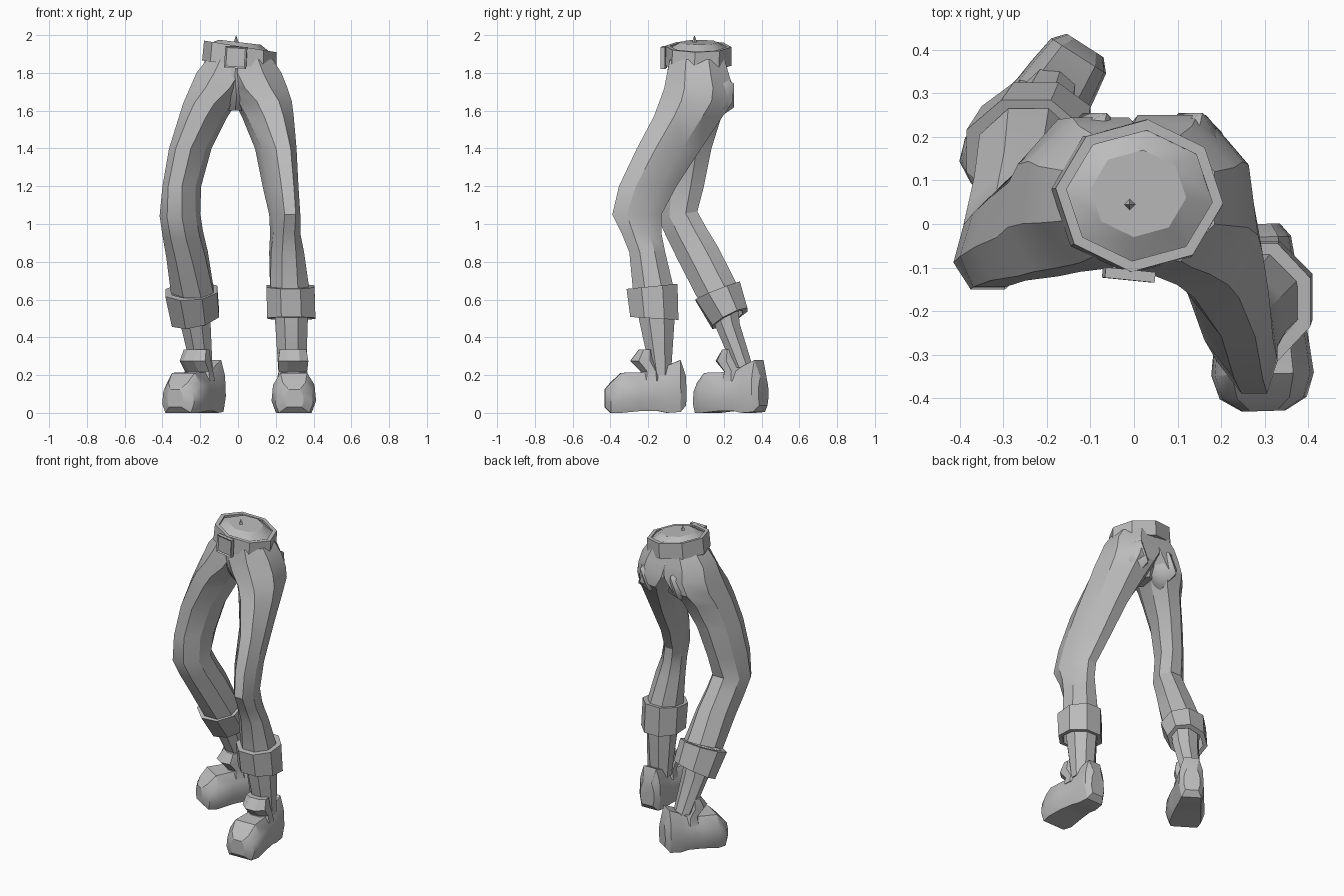
import bpy, bmesh, math
from mathutils import Matrix, Vector

cube = bpy.data.objects.get("Cube")
if cube:
    bpy.data.objects.remove(cube, do_unlink=True)

grey = bpy.data.materials.new("plain grey")
grey.use_nodes = True
grey.diffuse_color = (0.5, 0.5, 0.5, 1)
grey.node_tree.nodes["Principled BSDF"].inputs["Base Color"].default_value = (0.5, 0.5, 0.5, 1)


def finish(bm, name, angle=28):
    """Turn a bmesh into a named, shaded object."""
    bmesh.ops.recalc_face_normals(bm, faces=bm.faces)
    mesh = bpy.data.meshes.new(name)
    bm.to_mesh(mesh)
    bm.free()
    mesh.materials.append(grey)
    obj = bpy.data.objects.new(name, mesh)
    bpy.context.collection.objects.link(obj)
    bpy.ops.object.select_all(action="DESELECT")
    obj.select_set(True)
    bpy.context.view_layer.objects.active = obj
    bpy.ops.object.shade_smooth_by_angle(angle=math.radians(angle))
    return obj


def octagon(x0, x1, y0, y1, skew, start):
    """Octagon filling a rectangle, skewed sideways and turned."""
    angles = [start + k * math.pi / 4 for k in range(8)]
    hx, hy = (x1 - x0) / 2, (y1 - y0) / 2
    xs = [hx * math.cos(a) + skew * hy * math.sin(a) for a in angles]
    ys = [math.sin(a) for a in angles]
    fx, fy = hx / max(xs), hy / max(ys)
    return [((x0 + x1) / 2 + x * fx, (y0 + y1) / 2 + y * fy) for x, y in zip(xs, ys)]


def ring(x0, x1, y0, y1, z, slope_y=0, slope_x=0, skew=0, start=math.pi / 8):
    """Octagon at a height, optionally sloping."""
    cx, cy = (x0 + x1) / 2, (y0 + y1) / 2
    return [Vector((x, y, z + slope_y * (y - cy) + slope_x * (x - cx)))
            for x, y in octagon(x0, x1, y0, y1, skew, start)]


def loft(name, rings, closed=False, matrix=None):
    """Skin a row of octagons, capped unless it closes on itself."""
    bm = bmesh.new()
    rows = [[bm.verts.new(p) for p in r] for r in rings]
    pairs = list(zip(rows, rows[1:]))
    if closed:
        pairs.append((rows[-1], rows[0]))
    else:
        bm.faces.new(rows[0])
        bm.faces.new(rows[-1])
    for a, b in pairs:
        for i in range(8):
            j = (i + 1) % 8
            bm.faces.new((a[i], a[j], b[j], b[i]))
    if matrix:
        bm.transform(matrix)
    return finish(bm, name)


def inset(spec, d):
    """Shrink a ring description sideways."""
    x0, x1, y0, y1, *rest = spec
    return (x0 + d, x1 - d, y0 + d, y1 - d, *rest)


def trouser_leg(name, specs, skew):
    """Leg whose section is most skewed around the thigh."""
    loft(name, [ring(*s, skew=skew * max(0, 1 - ((s[4] - 1.25) / .55) ** 2)) for s in specs])


def cuff(name, top, bottom):
    """Thick rolled band, open below."""
    specs = [inset(top, 0.03), top, bottom, inset(bottom, 0.025), inset(top, 0.035)]
    loft(name, [ring(*s) for s in specs], closed=True)


def shoe_section(u, w, lo, hi):
    """Flat-soled cross-section with sloping shoulders."""
    h = hi - lo
    half = [(.8 * w, lo), (w, lo + .3 * h), (.93 * w, lo + .7 * h), (.6 * w, hi)]
    return [Vector((x, -u, z)) for x, z in half + [(-x, z) for x, z in reversed(half)]]


def shoe(side, origin, yaw, length):
    """Chunky shoe lofted from heel to toe, with an upright tongue."""
    place = (Matrix.Translation((*origin, 0)) @ Matrix.Rotation(yaw, 4, "Z")
             @ Matrix.Diagonal((1, length, 1, 1)))
    # distance from heel, half width, bottom, top
    profile = [(0, .05, .04, .19), (.03, .075, .005, .28), (.1, .085, 0, .25),
               (.15, .09, .01, .22), (.24, .105, .01, .215), (.345, .118, 0, .212),
               (.4, .1, 0, .16), (.43, .05, .03, .125)]
    loft(side + "_shoe", [shoe_section(*p) for p in profile], matrix=place)
    tongue = [(-.085, .085, -.25, -.12, .17), (-.075, .075, -.24, -.13, .22),
              (-.08, .08, -.295, -.15, .275), (-.07, .07, -.25, -.17, .335)]
    loft(side + "_shoe_tongue", [ring(*t) for t in tongue], matrix=place)


# trouser legs, hip to cuff
left_leg = [(-.08, .185, -.085, .205, 1.87), (-.1, .23, -.1, .225, 1.8),
            (-.08, .262, -.115, .25, 1.72), (-.02, .285, -.14, .25, 1.65),
            (.02, .295, -.17, .195, 1.57), (.09, .31, -.26, .08, 1.4),
            (.13, .32, -.355, -.05, 1.2), (.165, .33, -.39, -.13, 1.05),
            (.17, .33, -.34, -.13, .95), (.165, .35, -.3, -.11, .85),
            (.17, .38, -.28, -.06, .64)]
right_leg = [(-.165, .08, -.075, .205, 1.87), (-.22, .1, -.09, .225, 1.8),
             (-.255, .07, -.1, .245, 1.72), (-.29, -.01, -.11, .24, 1.64),
             (-.315, -.06, -.12, .185, 1.56), (-.365, -.14, -.13, .135, 1.4),
             (-.4, -.195, -.145, .095, 1.2), (-.415, -.2, -.15, .06, 1.05, .15),
             (-.4, -.185, -.1, .11, .95, .25), (-.38, -.16, -.04, .17, .84, .35),
             (-.355, -.13, .06, .265, .65, .4)]
trouser_leg("left_trouser_leg", left_leg, -.3)
trouser_leg("right_trouser_leg", right_leg, .35)

# hips joining both legs
hips = [(-.17, .185, -.09, .215, 1.88), (-.2, .21, -.1, .22, 1.79),
        (-.17, .18, -.09, .21, 1.73), (-.12, .13, -.06, .19, 1.67),
        (-.06, .04, .0, .14, 1.6)]
loft("hips", [ring(*s, start=-.1) for s in hips])
for side, x in (("left", .13), ("right", -.09)):
    bm = bmesh.new()
    bmesh.ops.create_icosphere(bm, subdivisions=1, radius=1)
    bm.transform(Matrix.Translation((x, .14, 1.68)) @ Matrix.Diagonal((.1, .135, .14, 1)))
    finish(bm, side + "_buttock", 45)

# rolled cuffs
cuff("left_cuff", (.15, .405, -.315, -.045, .67, .1), (.155, .41, -.295, -.04, .5, -.06))
cuff("right_cuff", (-.385, -.11, .05, .285, .645, .4, .07), (-.35, -.1, .14, .325, .5, .5, .2))

# bare ankles
loft("left_ankle", [ring(.19, .375, -.255, -.06, .62), ring(.195, .37, -.25, -.06, .5),
                    ring(.215, .36, -.185, -.08, .2)])
loft("right_ankle", [ring(-.33, -.15, .1, .27, .6), ring(-.305, -.145, .15, .285, .47),
                     ring(-.25, -.135, .25, .355, .24)])

# shoes
shoe("left", (.285, 0), .03, 1)
shoe("right", (-.112, .41), -.57, .95)

# belt with a sloping rim
rim = (-.18, .205, -.11, .24, 1.94, 0, -.16)
base = (-.19, .205, -.115, .24, 1.84, 0, -.13)
loft("belt", [ring(*s, start=-.1) for s in (rim, base, inset(base, .025), inset(rim, .025))],
     closed=True)

# domed waist closing, with a small peak
dome = [(-.165, .19, -.095, .225, 1.88, 0, -.16), (-.16, .185, -.09, .22, 1.925, 0, -.16),
        (-.1, .12, -.03, .17, 1.962, 0, -.12)]
loft("waist_closing", [ring(*s, start=-.1) for s in dome])
bm = bmesh.new()
bmesh.ops.create_cone(bm, segments=4, radius1=.018, radius2=0, depth=.05, cap_ends=True)
bm.transform(Matrix.Translation((-.01, .045, 1.975)))
finish(bm, "waist_peak")

# buckle plate with a recessed centre
bm = bmesh.new()
bmesh.ops.create_cube(bm, size=1)
bm.transform(Matrix.Translation((-.012, -.117, 1.882)) @ Matrix.Rotation(.06, 4, "Y")
             @ Matrix.Rotation(-.1, 4, "Z") @ Matrix.Diagonal((.115, .024, .115, 1)))
bm.normal_update()
front = [f for f in bm.faces if f.normal.y < -.9]
bmesh.ops.inset_region(bm, faces=front, thickness=.012, depth=-.006)
finish(bm, "belt_buckle")
